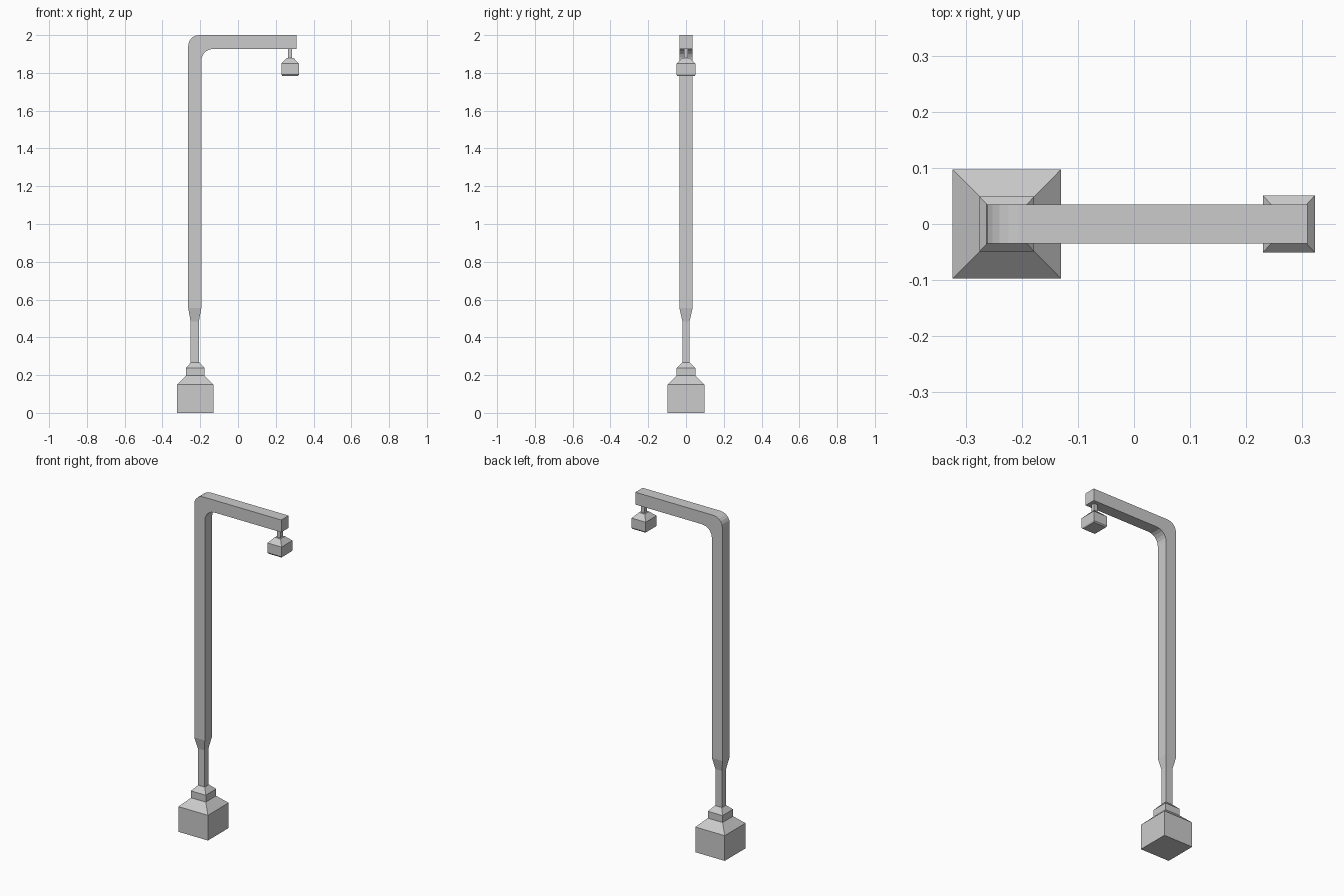
import bpy, bmesh
from math import sin, cos, pi

if "Cube" in bpy.data.objects:
    bpy.data.objects.remove(bpy.data.objects["Cube"])


def make_object(name, bm):
    bmesh.ops.recalc_face_normals(bm, faces=bm.faces)
    mesh = bpy.data.meshes.new(name)
    bm.to_mesh(mesh)
    bm.free()
    obj = bpy.data.objects.new(name, mesh)
    bpy.context.collection.objects.link(obj)
    return obj


def loft(name, cx, rings, cap_top=True, cap_bottom=True):
    """Stack rectangular sections (z, half_x, half_y) around x = cx."""
    bm = bmesh.new()
    loops = [[bm.verts.new((cx + sx * hx, sy * hy, z))
              for sx, sy in ((-1, -1), (1, -1), (1, 1), (-1, 1))]
             for z, hx, hy in rings]
    for a, b in zip(loops, loops[1:]):
        for i in range(4):
            j = (i + 1) % 4
            bm.faces.new((a[i], a[j], b[j], b[i]))
    if cap_bottom:
        bm.faces.new(loops[0])
    if cap_top:
        bm.faces.new(loops[-1])
    return make_object(name, bm)


def arc(cx, cz, r, n=5):
    """Quarter arc from pointing -x to pointing +z."""
    return [(cx - r * cos(pi / 2 * i / n), cz + r * sin(pi / 2 * i / n))
            for i in range(n + 1)]


POLE_X, LAMP_X = -0.229, 0.276
HALF = 0.0345

# Square stepped foot
loft("base", -0.2265, [(0, 0.0967, 0.0975), (0.15, 0.0967, 0.0975),
                       (0.197, 0.0487, 0.049), (0.238, 0.0487, 0.049),
                       (0.268, 0.022, 0.02)])

# Thin lower post flaring into the main pole
loft("lower_post", POLE_X, [(0.268, 0.022, 0.019), (0.485, 0.022, 0.019),
                            (0.554, HALF, HALF)], cap_top=False, cap_bottom=False)

# Main pole and arm: strip between outer and inner outlines, extruded in y
left, right, end = POLE_X - HALF, POLE_X + HALF, 0.309
outer = [(left, 0.554)] + arc(left + 0.058, 2.0 - 0.058, 0.058) + [(end, 2.0)]
inner = [(right, 0.554)] + arc(right + 0.064, 1.927 - 0.064, 0.064) + [(end, 1.927)]
bm = bmesh.new()
sections = [[bm.verts.new((x, y, z)) for (x, z), y in
             ((o, -HALF), (i, -HALF), (i, HALF), (o, HALF))]
            for o, i in zip(outer, inner)]
for a, b in zip(sections, sections[1:]):
    for i in range(4):
        j = (i + 1) % 4
        bm.faces.new((a[i], a[j], b[j], b[i]))
bm.faces.new(sections[-1])
make_object("pole_and_arm", bm)

# Hanging lamp with chamfered underside, and its stem
loft("lamp_head", LAMP_X, [(1.784, 0.042, 0.046), (1.791, 0.0465, 0.051),
                           (1.849, 0.0465, 0.051), (1.878, 0.019, 0.021)])
loft("lamp_stem", LAMP_X, [(1.876, 0.011, 0.011), (1.93, 0.011, 0.011)])
